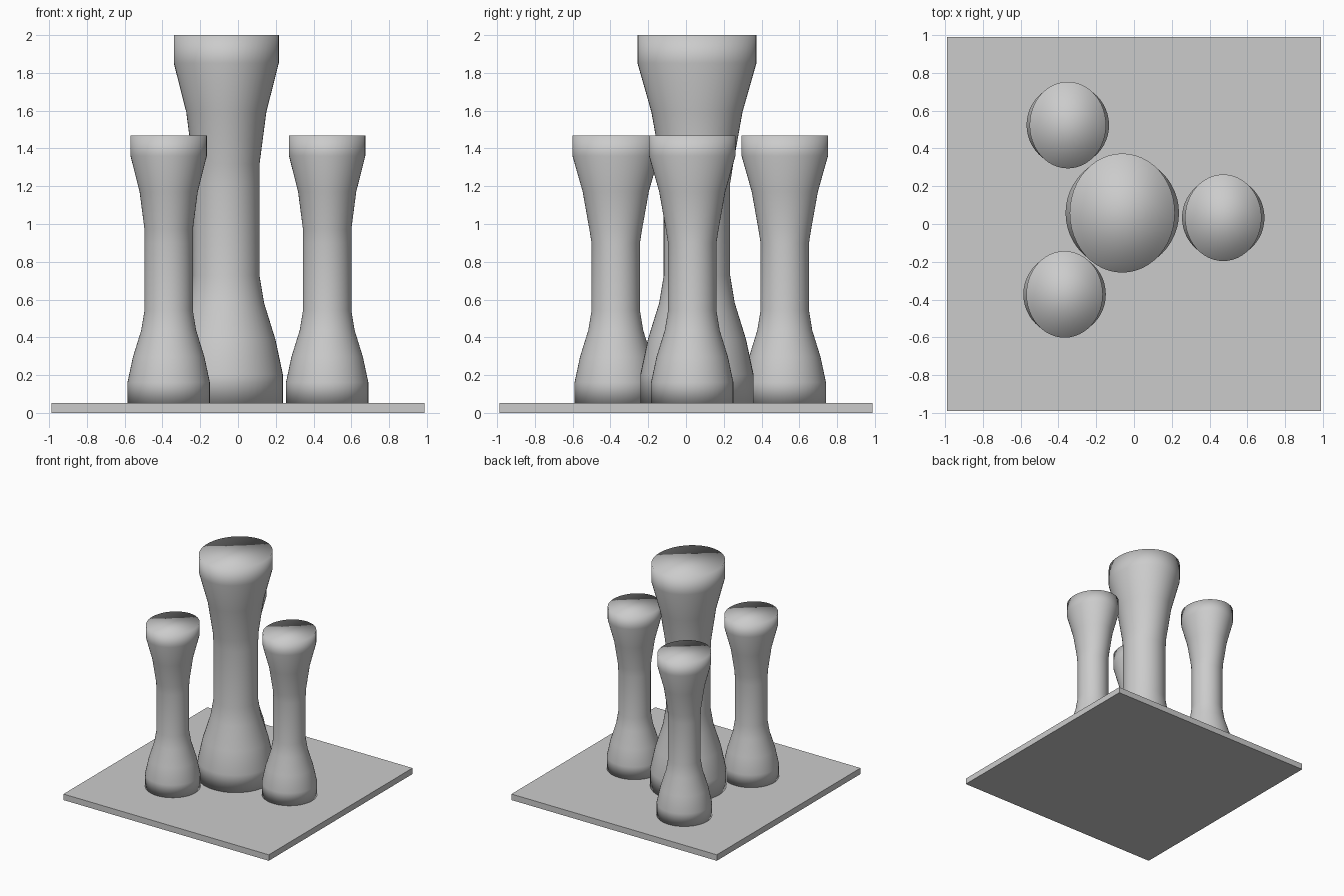
import bpy, bmesh
from math import cos, sin, pi

if "Cube" in bpy.data.objects:
    bpy.data.objects.remove(bpy.data.objects["Cube"])

PLATE_TOP = 0.052
SEGMENTS = 48
# Tower sections: height above plate, half width in x, half width in y
PROFILE = [
    (0.0, 0.30, 0.30), (0.15, 0.30, 0.30), (0.337, 0.26, 0.26),
    (0.53, 0.20, 0.20), (0.675, 0.176, 0.176), (1.165, 0.176, 0.176),
    (1.265, 0.176, 0.192), (1.54, 0.212, 0.241), (1.80, 0.278, 0.315),
    (1.948, 0.278, 0.315),
]


def link(name, bm):
    mesh = bpy.data.meshes.new(name)
    bm.normal_update()
    bm.to_mesh(mesh)
    bm.free()
    obj = bpy.data.objects.new(name, mesh)
    bpy.context.collection.objects.link(obj)
    return obj


def tower(name, x, y, scale):
    bm = bmesh.new()
    rings = []
    for h, rx, ry in PROFILE:
        rings.append([bm.verts.new((rx * cos(2 * pi * i / SEGMENTS),
                                    ry * sin(2 * pi * i / SEGMENTS), h))
                      for i in range(SEGMENTS)])
    for low, high in zip(rings, rings[1:]):
        for i in range(SEGMENTS):
            j = (i + 1) % SEGMENTS
            bm.faces.new((low[i], low[j], high[j], high[i]))
    bm.faces.new(rings[0][::-1])
    bm.faces.new(rings[-1])
    # Soft shading runs over the caps too
    for face in bm.faces:
        face.smooth = True
    obj = link(name, bm)
    obj.location = (x, y, PLATE_TOP)
    obj.scale = (scale, scale, scale)
    return obj


# Square base plate
bm = bmesh.new()
bmesh.ops.create_cube(bm, size=1)
plate = link("base_plate", bm)
plate.scale = (1.975, 1.975, PLATE_TOP)
plate.location = (0, 0, PLATE_TOP / 2)

# One tall tower ringed by three smaller copies
tower("main_tower", -0.062, 0.058, 1.0)
SMALL = 0.727
tower("front_tower", -0.367, -0.372, SMALL)
tower("back_tower", -0.350, 0.523, SMALL)
tower("right_tower", 0.472, 0.033, SMALL)
